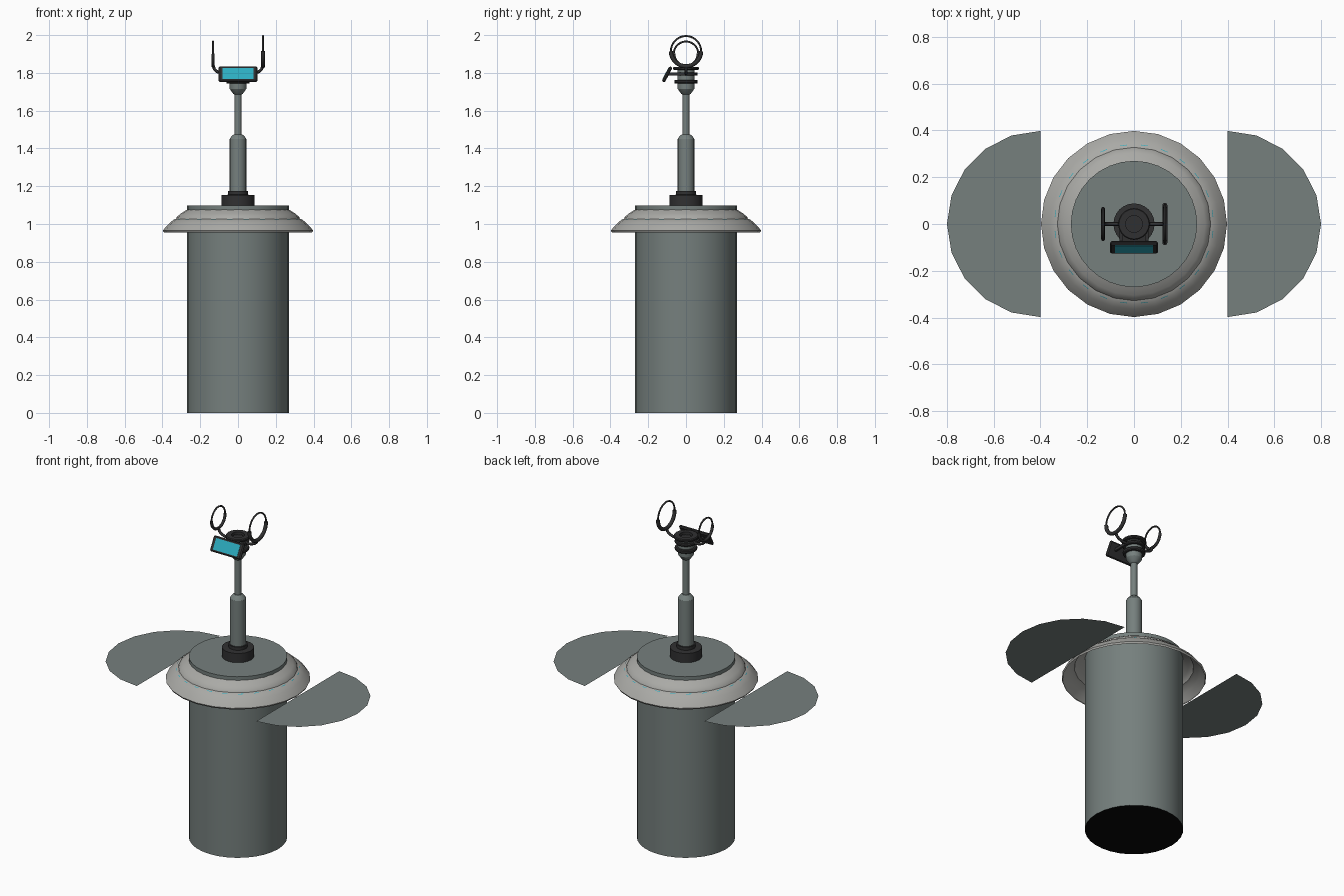
import bpy, bmesh, math
from mathutils import Matrix

if "Cube" in bpy.data.objects:
    bpy.data.objects.remove(bpy.data.objects["Cube"])

def mat(name, rgb):
    m = bpy.data.materials.new(name)
    m.diffuse_color = (*rgb, 1)
    m.use_nodes = True
    m.node_tree.nodes["Principled BSDF"].inputs["Base Color"].default_value = m.diffuse_color
    return m

GREY = mat("slate grey", (0.18, 0.215, 0.207))
LIGHT = mat("light grey", (0.40, 0.40, 0.38))
DARK = mat("charcoal", (0.03, 0.03, 0.031))
BLACK = mat("black", (0.002, 0.002, 0.002))
TEAL = mat("teal", (0.026, 0.42, 0.53))

def finish(name, bm, material, smooth=True):
    me = bpy.data.meshes.new(name)
    bm.to_mesh(me)
    bm.free()
    ob = bpy.data.objects.new(name, me)
    bpy.context.collection.objects.link(ob)
    me.materials.append(material)
    if smooth:
        bpy.ops.object.select_all(action='DESELECT')
        ob.select_set(True)
        bpy.context.view_layer.objects.active = ob
        bpy.ops.object.shade_smooth_by_angle(angle=math.radians(30))
    return ob

def lathe(name, profile, material, n=24, keep=lambda i: True):
    """Revolve (radius, z) points, listed bottom to top, around z."""
    bm = bmesh.new()
    rings = []
    for r, z in profile:
        if r == 0:
            rings.append([bm.verts.new((0, 0, z))] * n)
        else:
            rings.append([bm.verts.new((r * math.cos(2 * math.pi * i / n),
                                        r * math.sin(2 * math.pi * i / n), z)) for i in range(n)])
    for a, b in zip(rings, rings[1:]):
        for i in filter(keep, range(n)):
            j = (i + 1) % n
            bm.faces.new(list(dict.fromkeys((a[i], a[j], b[j], b[i]))))
    bmesh.ops.delete(bm, geom=[v for v in bm.verts if not v.link_faces], context='VERTS')
    return finish(name, bm, material)

def box(name, size, matrix, material, bevel=0):
    bm = bmesh.new()
    bmesh.ops.create_cube(bm, size=1, matrix=Matrix.Diagonal((*size, 1)))
    if bevel:
        bmesh.ops.bevel(bm, geom=bm.edges[:], offset=bevel, segments=1, affect='EDGES')
    bm.transform(matrix)
    return finish(name, bm, material, False)

def tube(name, points, radius, material, cyclic=False):
    """Round bar swept along points."""
    cu = bpy.data.curves.new(name, 'CURVE')
    cu.dimensions = '3D'
    cu.bevel_depth = radius
    cu.bevel_resolution = 2
    cu.use_fill_caps = True
    sp = cu.splines.new('POLY')
    sp.points.add(len(points) - 1)
    for p, co in zip(sp.points, points):
        p.co = (*co, 1)
    sp.use_cyclic_u = cyclic
    cu.materials.append(material)
    ob = bpy.data.objects.new(name, cu)
    bpy.context.collection.objects.link(ob)
    return ob

# Main drum with a black underside, and flared skirt (an open shell)
drum = lathe("drum_body", [(0, 0), (0.27, 0), (0.27, 1.097), (0, 1.097)], GREY, 32)
drum.data.materials.append(BLACK)
for p in drum.data.polygons:
    p.material_index = 1 if p.normal.z < -0.5 else 0
lathe("flared_skirt", [(0.392, 0.955), (0.398, 0.965), (0.388, 0.978), (0.365, 1.003), (0.342, 1.022),
                       (0.328, 1.027), (0.325, 1.036), (0.305, 1.054), (0.28, 1.07), (0.268, 1.077)], LIGHT)

# Thin broken glow line in the skirt groove
lathe("glow_line", [(0.3405, 1.0235), (0.338, 1.0255)], TEAL, 72, lambda i: i % 3 == 1)

# Half-disc side wings
for side, name in ((1, "right_wing"), (-1, "left_wing")):
    bm = bmesh.new()
    pts = [bm.verts.new((side * (0.4 + 0.4 * math.cos(a)), 0.398 * math.sin(a), 0.96))
           for a in (math.radians(-90 + 18 * i) for i in range(11))]
    f = bm.faces.new(pts)
    f.normal_update()
    if f.normal.z < 0:
        f.normal_flip()
    finish(name, bm, GREY, False)

# Mast
lathe("mast_collar", [(0, 1.09), (0.088, 1.09), (0.088, 1.153), (0.052, 1.155), (0.052, 1.175), (0, 1.175)], DARK)
lathe("mast", [(0.044, 1.17), (0.044, 1.45), (0.034, 1.465), (0.022, 1.475), (0.018, 1.475),
               (0.018, 1.69), (0, 1.69)], GREY, 20)

# Sensor head: grey funnel and neck with dark rings, hollow at the top
lathe("head_funnel", [(0.018, 1.685), (0.026, 1.69), (0.044, 1.715), (0.046, 1.745), (0.046, 1.815)], GREY, 20)
for i, (z0, z1, r) in enumerate(((1.743, 1.763, 0.062), (1.785, 1.803, 0.062), (1.815, 1.832, 0.068))):
    lathe(f"head_ring_{i + 1}", [(0.036, z0), (r - 0.004, z0), (r, z0 + 0.005), (r, z1 - 0.005),
                                 (r - 0.004, z1), (0.036, z1), (0.036, z0)], DARK, 20)
lathe("head_floor", [(0.046, 1.81), (0, 1.81)], DARK, 20)

# Tilted screen in front of the head
tilt = Matrix.Translation((0, -0.1, 1.792)) @ Matrix.Rotation(math.radians(-28), 4, 'X')
box("screen_frame", (0.204, 0.018, 0.09), tilt, DARK, 0.006)
box("screen_panel", (0.162, 0.004, 0.066), tilt @ Matrix.Translation((0, -0.0085, 0)), TEAL)
for s in (-1, 1):
    box("screen_bracket", (0.012, 0.09, 0.016), Matrix.Translation((s * 0.056, -0.05, 1.793)), DARK)

# Loop antennas on curved arms: a thin hoop with a thicker lower cradle
for side, name, r, zc, thick in ((1, "right", 0.08, 1.915, 0.011), (-1, "left", 0.065, 1.901, 0.0085)):
    x = side * 0.132
    def arc(a0, a1, n):
        return [(x, r * math.cos(a), zc + r * math.sin(a))
                for a in (math.radians(a0 + (a1 - a0) * i / n) for i in range(n + 1))]
    tube(name + "_hoop", arc(0, 350, 35), 0.005, DARK, True)
    tube(name + "_cradle", arc(180, 360, 18), thick, DARK)
    tube(name + "_arm", [(side * 0.04, 0, 1.795), (side * 0.085, 0, 1.798), (side * 0.11, 0, 1.806),
                         (side * 0.125, 0, 1.82), (x, 0, 1.842)], 0.008, DARK)
